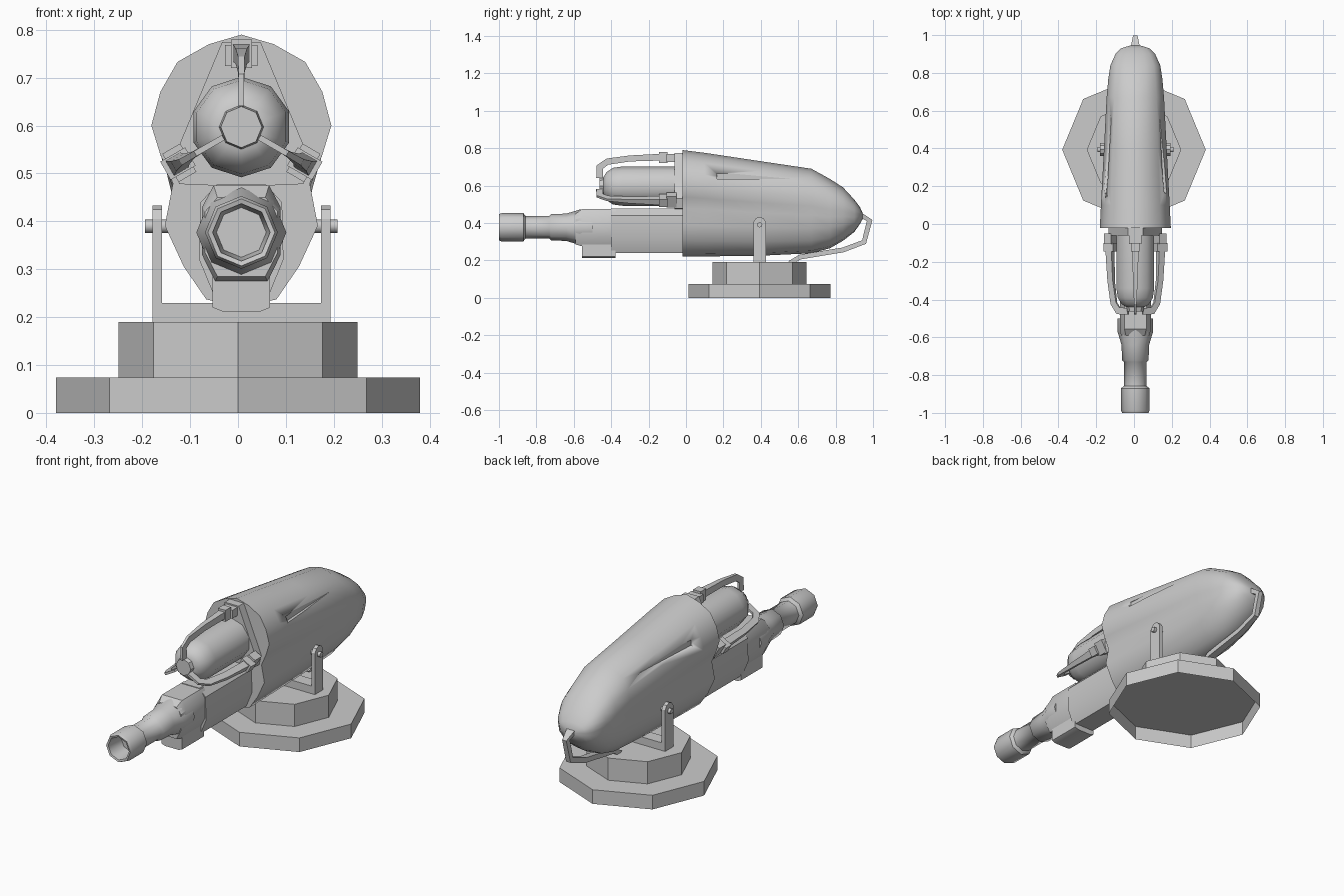
import bpy, bmesh
from math import sin, cos, pi, radians
from mathutils import Matrix, Vector

if "Cube" in bpy.data.objects:
    bpy.data.objects.remove(bpy.data.objects["Cube"])

CX = 0.007            # gun centre line
TANK_Z, BARREL_Z, BASE_Y = 0.597, 0.377, 0.393


def finish(name, bm, angle=50):
    bmesh.ops.recalc_face_normals(bm, faces=bm.faces)
    me = bpy.data.meshes.new(name)
    bm.to_mesh(me)
    bm.free()
    ob = bpy.data.objects.new(name, me)
    bpy.context.collection.objects.link(ob)
    bpy.ops.object.select_all(action='DESELECT')
    ob.select_set(True)
    bpy.context.view_layer.objects.active = ob
    bpy.ops.object.shade_smooth_by_angle(angle=radians(angle))
    return ob


def loft(name, rings, angle=50, cap_start=True, cap_end=True, matrix=None):
    bm = bmesh.new()
    vs = [[bm.verts.new(p) for p in r] for r in rings]
    n = len(rings[0])
    for a, b in zip(vs, vs[1:]):
        for i in range(n):
            bm.faces.new((a[i], a[(i + 1) % n], b[(i + 1) % n], b[i]))
    if cap_start:
        bm.faces.new(vs[0])
    if cap_end:
        bm.faces.new(vs[-1])
    if matrix:
        bm.transform(matrix)
    return finish(name, bm, angle)


def half(pts, y):
    """Mirror a half section (x, z) about the gun centre line."""
    full = pts + [(-x, z) for x, z in reversed(pts) if x > 0]
    return [(CX + x, y, z) for x, z in full]


def lathe_y(name, prof, z, n=8, angle=50, **kw):
    rings = [[(CX + r * sin(2 * pi * i / n), y, z + r * cos(2 * pi * i / n))
              for i in range(n)] for y, r in prof]
    return loft(name, rings, angle, **kw)


def disc(name, r, z0, z1, **kw):
    rings = [[(r * cos(pi * i / 4), BASE_Y + r * sin(pi * i / 4), z)
              for i in range(8)] for z in (z0, z1)]
    return loft(name, rings, 30, **kw)


def box(name, x, y, z, matrix=None):
    rings = [[(a, b, c) for a, b in ((x[0], y[0]), (x[1], y[0]), (x[1], y[1]), (x[0], y[1]))]
             for c in z]
    return loft(name, rings, 20, matrix=matrix)


def bar(name, path, matrix=None):
    """Rectangular bar along (y, z, half width, half thickness) points."""
    rings = []
    for i, (y, z, w, t) in enumerate(path):
        p, q = path[max(i - 1, 0)], path[min(i + 1, len(path) - 1)]
        d = Vector((q[0] - p[0], q[1] - p[1])).normalized()
        ny, nz = -d.y * t, d.x * t
        rings.append([(CX + sx * w, y + s * ny, z + s * nz)
                      for sx, s in ((1, 1), (-1, 1), (-1, -1), (1, -1))])
    return loft(name, rings, 20, matrix=matrix)


# Stepped octagonal base, hollow underneath
disc("base_lower", 0.38, 0, 0.074, cap_start=False)
disc("base_upper", 0.25, 0.074, 0.19)

# Fork mount with pivot bolts
box("fork_plate", (CX - 0.186, CX + 0.186), (0.36, 0.428), (0.19, 0.23))
arm = [(0.36, 0.19), (0.428, 0.19), (0.428, 0.405), (0.415, 0.425), (0.394, 0.433),
       (0.373, 0.425), (0.36, 0.405)]
for side, s in (("left", -1), ("right", 1)):
    loft("fork_arm_" + side, [[(CX + s * x, y, z) for y, z in arm] for x in (0.166, 0.186)], 30)
    loft("pivot_bolt_" + side,
         [[(CX + s * x, 0.394 + 0.014 * cos(pi * i / 4), 0.39 + 0.014 * sin(pi * i / 4))
           for i in range(8)] for x in (0.12, 0.201)], 50)

# Main housing: two-lobed section tapering to a rounded tail
# unit half section: (x front, x rear, height fraction)
unit = [(0, 0, 1), (0.36, 0.40, 0.965), (0.71, 0.74, 0.90), (0.90, 0.92, 0.79), (1, 1, 0.667),
        (0.90, 0.99, 0.56), (0.76, 0.96, 0.455), (0.85, 0.92, 0.30), (0.64, 0.70, 0.15),
        (0.39, 0.42, 0.03), (0, 0, 0)]
stations = [(-0.02, 0.79, 0.22, 0.188, 0), (0.1, 0.775, 0.221, 0.182, 0.15),
            (0.4, 0.73, 0.225, 0.166, 0.55), (0.67, 0.69, 0.238, 0.152, 0.9),
            (0.77, 0.635, 0.265, 0.143, 1), (0.84, 0.59, 0.305, 0.132, 1),
            (0.90, 0.525, 0.352, 0.105, 1), (0.93, 0.485, 0.395, 0.075, 1),
            (0.944, 0.455, 0.42, 0.03, 1)]
rings = [half([((a + (b - a) * k) * w, z0 + h * (z1 - z0)) for a, b, h in unit], y)
         for y, z1, z0, w, k in stations]
housing = loft("housing", rings, 50)

# Side slots cut into the housing
for side, s in (("left", -1), ("right", 1)):
    m = Matrix.Translation((CX + s * 0.163, 0.36, 0.65)) @ Matrix.Rotation(s * 0.055, 4, 'Z')
    cutter = box("slot_cutter_" + side, (-0.024, 0.024), (-0.195, 0.195), (-0.015, 0.015), m)
    cutter.hide_render = True
    cutter.display_type = 'WIRE'
    mod = housing.modifiers.new("slot", 'BOOLEAN')
    mod.operation, mod.solver, mod.object = 'DIFFERENCE', 'EXACT', cutter

# Triangular flange carrying the tank
flange = [(0.04, 0.775), (0.142, 0.53), (0.13, 0.478), (0.06, 0.475)]
loft("tank_flange", [half(flange, -0.062), half(flange, 0.0)], 20)

# Pressure tank with domed front
lathe_y("tank", [(-0.44, 0.05), (-0.425, 0.075), (-0.39, 0.098), (-0.34, 0.105), (-0.03, 0.105)],
        TANK_Z, n=10)
lathe_y("tank_cap", [(-0.462, 0.043), (-0.43, 0.048)], TANK_Z, angle=30)

# Three clamps and retaining arms around the tank
centre = Matrix.Translation((CX, 0, TANK_Z))
for k in range(3):
    m = centre @ Matrix.Rotation(k * 2 * pi / 3, 4, 'Y') @ centre.inverted()
    box(f"clamp_block_{k}", (CX - 0.034, CX + 0.034), (-0.105, -0.05), (0.725, 0.768), m)
    box(f"clamp_collar_{k}", (CX - 0.022, CX + 0.022), (-0.145, -0.1), (0.72, 0.78), m)
    bar(f"retaining_arm_{k}", [(-0.13, 0.752, 0.018, 0.018), (-0.3, 0.745, 0.012, 0.016),
                               (-0.42, 0.728, 0.007, 0.017), (-0.46, 0.70, 0.006, 0.019),
                               (-0.462, 0.64, 0.006, 0.018)], m)

# Receiver and front block
rec = [(0.05, 0.478), (0.085, 0.44), (0.088, 0.32), (0.055, 0.24)]
loft("receiver", [half(rec, -0.4), half(rec, 0.0)], 30)
blk = [(0.058, 0.475), (0.082, 0.43), (0.082, 0.33), (0.055, 0.275)]
tip = [(0.05, 0.45), (0.076, 0.42), (0.076, 0.335), (0.05, 0.285)]
loft("front_block", [half(tip, -0.59), half(blk, -0.555), half(blk, -0.375)], 30)
foot = [(0.06, 0.30), (0.06, 0.22), (0.04, 0.212)]
loft("block_foot", [half(foot, -0.557), half(foot, -0.378)], 30)

# Barrel with hollow muzzle
lathe_y("barrel", [(-0.9, 0.052), (-0.997, 0.06), (-1.0, 0.07), (-0.985, 0.076), (-0.87, 0.076),
                   (-0.858, 0.06), (-0.73, 0.06), (-0.722, 0.07), (-0.64, 0.073),
                   (-0.57, 0.094), (-0.5, 0.094)], BARREL_Z)

# Hooked tail pipe under the housing
bar("tail_pipe", [(0.925, 0.447, 0.025, 0.014), (0.982, 0.413, 0.012, 0.015),
                  (0.952, 0.298, 0.013, 0.014), (0.84, 0.256, 0.016, 0.013),
                  (0.61, 0.218, 0.02, 0.013), (0.555, 0.185, 0.02, 0.013)])
